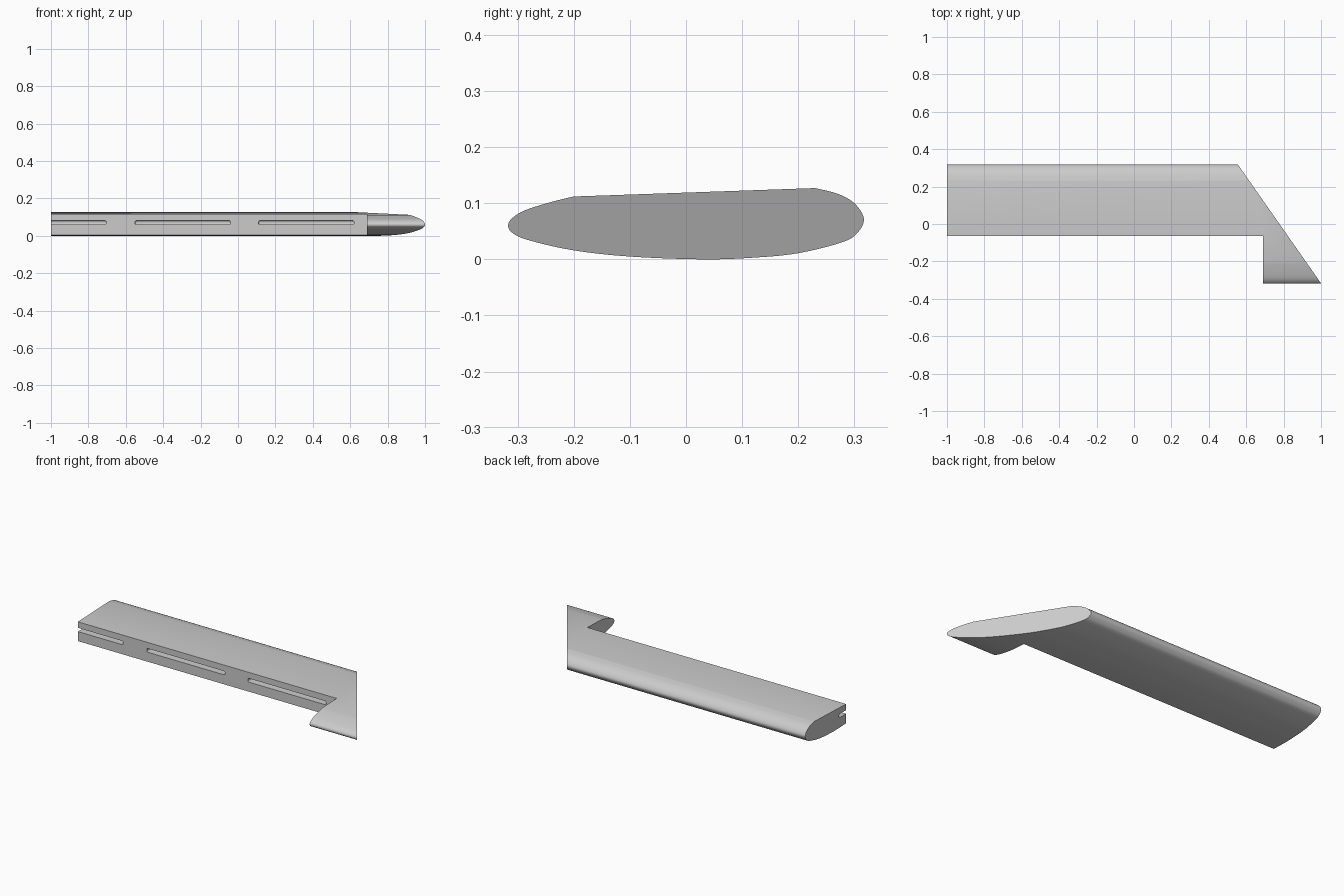
import bpy, bmesh, math
from mathutils import Vector

if "Cube" in bpy.data.objects:
    bpy.data.objects.remove(bpy.data.objects["Cube"])

grey = bpy.data.materials.new("light_grey")
grey.use_nodes = True
grey.diffuse_color = (0.6, 0.6, 0.6, 1)
grey.node_tree.nodes["Principled BSDF"].inputs["Base Color"].default_value = (0.6, 0.6, 0.6, 1)


def add_object(name, bm):
    bmesh.ops.recalc_face_normals(bm, faces=bm.faces)
    mesh = bpy.data.meshes.new(name)
    bm.to_mesh(mesh)
    bm.free()
    obj = bpy.data.objects.new(name, mesh)
    bpy.context.collection.objects.link(obj)
    mesh.materials.append(grey)
    return obj


def box(name, low, high, bevel=0):
    low, high = Vector(low), Vector(high)
    bm = bmesh.new()
    bmesh.ops.create_cube(bm, size=1)
    for v in bm.verts:
        v.co = (low + high) / 2 + v.co * (high - low)
    if bevel:
        bmesh.ops.bevel(bm, geom=bm.edges[:], offset=bevel, segments=4,
                        profile=0.5, affect='EDGES')
    return add_object(name, bm)


def smooth_path(points, steps=6):
    # Catmull-Rom curve through the points
    out = []
    ext = [points[0] * 2 - points[1]] + points + [points[-1] * 2 - points[-2]]
    for a, b, c, d in zip(ext, ext[1:], ext[2:], ext[3:]):
        for i in range(steps):
            t = i / steps
            out.append((b * 2 + (c - a) * t + (a * 2 - b * 5 + c * 4 - d) * t**2
                        + (b * 3 - a - c * 3 + d) * t**3) / 2)
    return out[:len(out) - steps + 1]


# Aerofoil section (y, z): one curve around the underside, from rear to front of the flat top
section = smooth_path([Vector(p) for p in [
    (0.23, 0.127), (0.27, 0.117), (0.3, 0.1), (0.317, 0.073), (0.307, 0.049),
    (0.28, 0.031), (0.2, 0.011), (0.12, 0.003), (0.03, 0), (-0.1, 0.005),
    (-0.2, 0.016), (-0.28, 0.034), (-0.309, 0.047), (-0.317, 0.06),
    (-0.309, 0.074), (-0.28, 0.09), (-0.2, 0.112), (-0.1, 0.127)]])

# Wing blade with a straight inner end and a slanted outer end
bm = bmesh.new()
inner = [bm.verts.new((-1, y, z)) for y, z in section]
outer = [bm.verts.new((0.778 - 0.7 * y, y, z)) for y, z in section]
bm.faces.new(inner)
bm.faces.new(outer[::-1])
for i in range(len(section)):
    j = (i + 1) % len(section)
    bm.faces.new((inner[i], inner[j], outer[j], outer[i]))
wing = add_object("wing", bm)

# Notch along the front edge and three slots in its face
cutters = [box("notch_cutter", (-1.2, -0.5, -0.1), (0.69, -0.065, 0.3))]
for start, end in [(-1.1, -0.705), (-0.55, -0.04), (0.11, 0.62)]:
    cutters.append(box("slot_cutter", (start, -0.12, 0.059), (end, 0, 0.081), 0.008))

bpy.context.view_layer.objects.active = wing
wing.select_set(True)
for cutter in cutters:
    cutter.hide_render = True
    mod = wing.modifiers.new("cut", 'BOOLEAN')
    mod.operation = 'DIFFERENCE'
    mod.solver = 'EXACT'
    mod.object = cutter
    bpy.ops.object.modifier_apply(modifier=mod.name)
    bpy.data.objects.remove(cutter)

bpy.ops.object.shade_smooth_by_angle(angle=math.radians(30))
